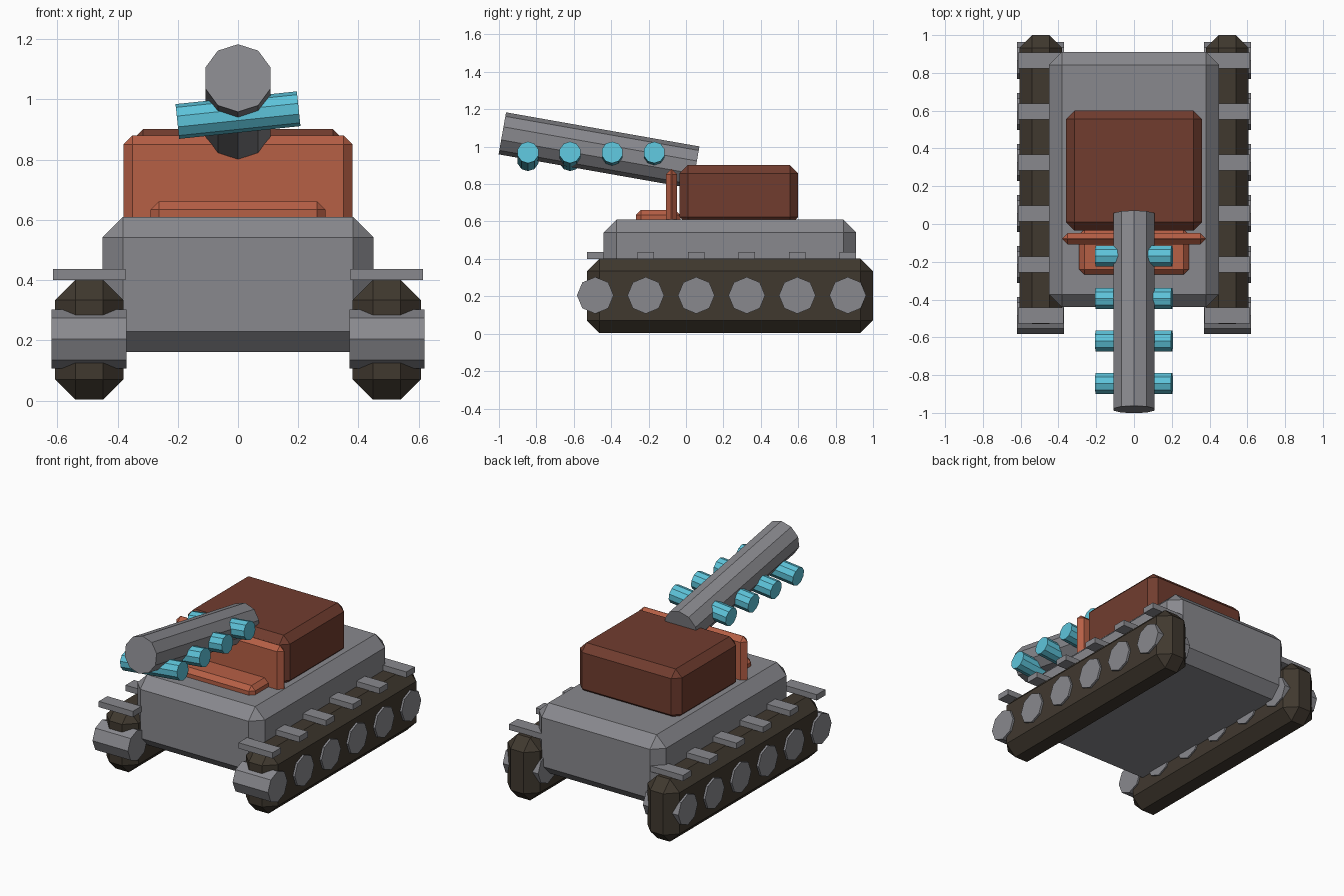
import bpy
import bmesh
from math import radians, pi, sin, cos
from mathutils import Matrix, Vector

cube = bpy.data.objects.get("Cube")
if cube:
    bpy.data.objects.remove(cube, do_unlink=True)


def material(name, rgb):
    mat = bpy.data.materials.new(name)
    mat.use_nodes = True
    colour = (*rgb, 1.0)
    mat.diffuse_color = colour
    mat.node_tree.nodes["Principled BSDF"].inputs["Base Color"].default_value = colour
    return mat


GREY = material("steel grey", (0.25, 0.25, 0.27))
TRACK = material("dark track brown", (0.051, 0.04, 0.028))
BROWN = material("turret brown", (0.165, 0.046, 0.028))
ORANGE = material("rust orange", (0.47, 0.115, 0.06))
CYAN = material("pod cyan", (0.11, 0.55, 0.70))


def add_object(name, bm, mat):
    bmesh.ops.recalc_face_normals(bm, faces=bm.faces)
    mesh = bpy.data.meshes.new(name)
    bm.to_mesh(mesh)
    bm.free()
    mesh.materials.append(mat)
    obj = bpy.data.objects.new(name, mesh)
    bpy.context.collection.objects.link(obj)
    return obj


def box(name, x, y, z, mat, chamfer=0.0):
    """Box from (min, max) ranges, with optional flat chamfered edges."""
    bm = bmesh.new()
    bmesh.ops.create_cube(bm, size=1)
    ranges = (x, y, z)
    for v in bm.verts:
        v.co = Vector([r[0] if c < 0 else r[1] for c, r in zip(v.co, ranges)])
    obj = add_object(name, bm, mat)
    if chamfer:
        bevel = obj.modifiers.new("chamfer", "BEVEL")
        bevel.width = chamfer
        bevel.segments = 1
    return obj


def prism(name, centre, radius, length, sides, rotation, mat):
    """Regular prism along y with one corner pointing up, then rotated."""
    bm = bmesh.new()
    ends = []
    for y in (-length / 2, length / 2):
        angles = [pi / 2 + i * 2 * pi / sides for i in range(sides)]
        ends.append([bm.verts.new((radius * cos(a), y, radius * sin(a))) for a in angles])
    front, back = ends
    bm.faces.new(front)
    bm.faces.new(back)
    for i in range(sides):
        j = (i + 1) % sides
        bm.faces.new((front[i], front[j], back[j], back[i]))
    bm.transform(Matrix.Translation(centre) @ rotation)
    return add_object(name, bm, mat)


ALONG_X = Matrix.Rotation(pi / 2, 4, "Z")

# Hull and turret
box("hull", (-0.45, 0.45), (-0.44, 0.91), (0.162, 0.61), GREY, 0.068)
box("turret", (-0.36, 0.36), (-0.035, 0.6), (0.58, 0.902), BROWN, 0.045)
box("turret_shield", (-0.38, 0.38), (-0.108, -0.047), (0.56, 0.88), ORANGE, 0.029)
box("front_hatch", (-0.29, 0.29), (-0.267, -0.03), (0.57, 0.662), ORANGE, 0.027)

# Running gear on both sides
for side, s in (("left", 1), ("right", -1)):
    def span(inner, outer):
        return tuple(sorted((s * inner, s * outer)))

    box(side + "_track", span(0.38, 0.607), (-0.53, 1.0), (0.003, 0.402), TRACK, 0.068)
    for i in range(6):
        y = -0.485 + 0.27 * i
        prism(f"{side}_wheel_{i + 1}", (s * 0.495, y, 0.205), 0.098, 0.25, 8, ALONG_X, GREY)
        box(f"{side}_cleat_{i + 1}", span(0.373, 0.614), (y - 0.043, y + 0.043), (0.4, 0.437), GREY)

# Raised barrel with tilted pods running through it
prism("barrel", (0, -0.465, 0.98), 0.114, 1.05, 10, Matrix.Rotation(radians(-10), 4, "X"), GREY)
tilt = Matrix.Rotation(radians(-6), 4, "Y") @ ALONG_X
for i in range(4):
    prism(f"pod_{i + 1}", (0, -0.845 + 0.225 * i, 0.948), 0.058, 0.405, 10, tilt, CYAN)
